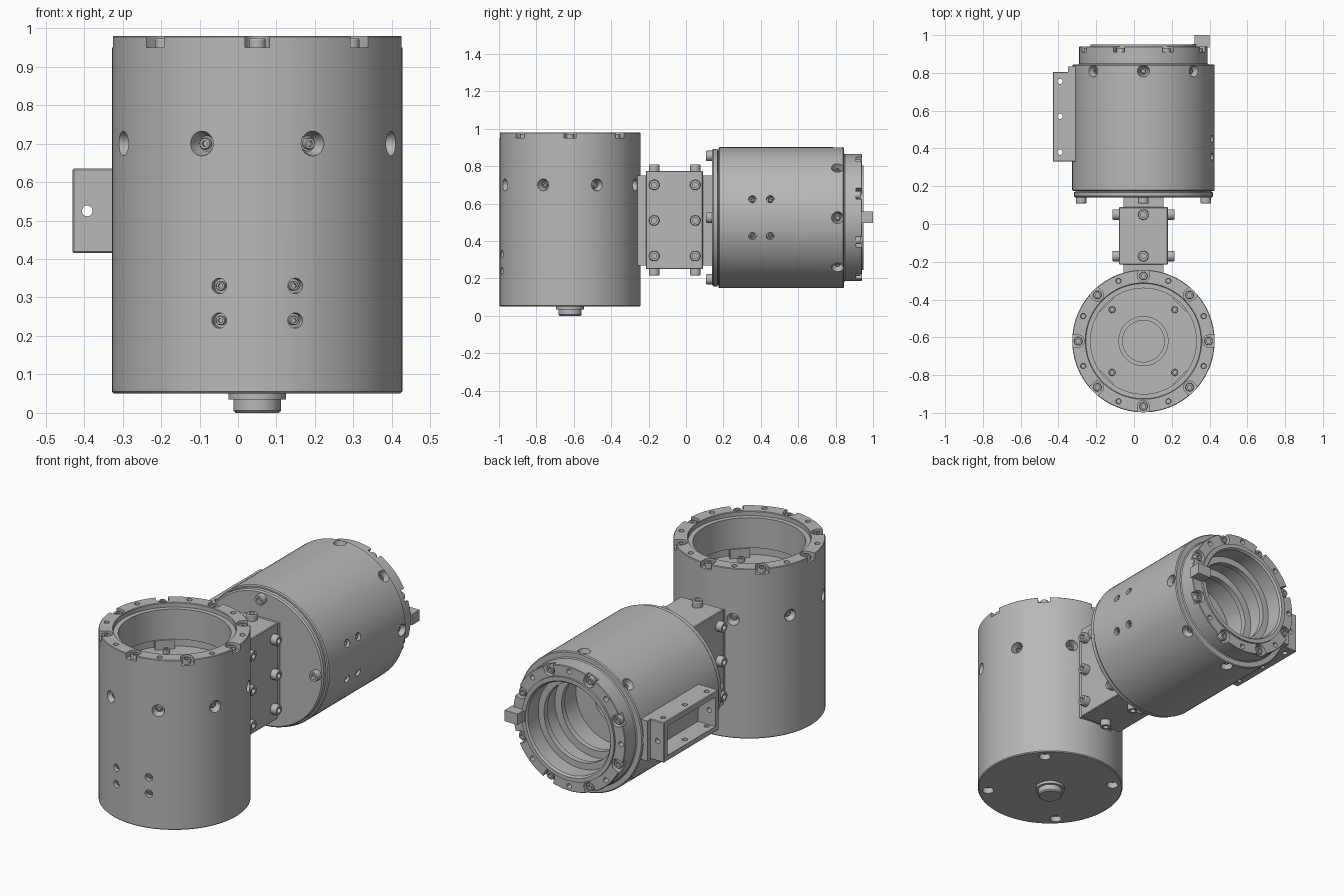
import bpy, bmesh, math
from mathutils import Matrix, Vector

cube = bpy.data.objects.get("Cube")
if cube:
    bpy.data.objects.remove(cube, do_unlink=True)

grey = bpy.data.materials.new("machined grey")
grey.use_nodes = True
COLOR = (0.48, 0.48, 0.48, 1)
grey.diffuse_color = COLOR
grey.node_tree.nodes["Principled BSDF"].inputs["Base Color"].default_value = COLOR

T = Matrix.Translation
R = Matrix.Rotation
UP = Matrix.Identity(4)
OUT = R(math.pi / 2, 4, 'Y')       # tool axis points radially outward
DOWN = R(math.pi, 4, 'X')
RAD = 0.377


def merge(bm, part, matrix):
    bmesh.ops.recalc_face_normals(part, faces=part.faces)
    part.transform(matrix)
    me = bpy.data.meshes.new("tmp")
    part.to_mesh(me)
    part.free()
    bm.from_mesh(me)
    bpy.data.meshes.remove(me)


def lathe(bm, profile, matrix=UP, steps=24):
    part = bmesh.new()
    vs = [part.verts.new((r, 0, z)) for r, z in profile]
    es = [part.edges.new(pair) for pair in zip(vs, vs[1:])]
    bmesh.ops.spin(part, geom=vs + es, cent=(0, 0, 0), axis=(0, 0, 1),
                   angle=math.tau, steps=steps, use_duplicate=False)
    bmesh.ops.remove_doubles(part, verts=part.verts, dist=1e-5)
    merge(bm, part, matrix)


def prism(bm, pts, height, matrix=UP):
    part = bmesh.new()
    face = part.faces.new([part.verts.new((x, y, 0)) for x, y in pts])
    ext = bmesh.ops.extrude_face_region(part, geom=[face])["geom"]
    bmesh.ops.translate(part, vec=(0, 0, height),
                        verts=[g for g in ext if isinstance(g, bmesh.types.BMVert)])
    merge(bm, part, matrix)


def box(bm, lo, hi, matrix=UP, bevel=0):
    part = bmesh.new()
    lo, hi = Vector(lo), Vector(hi)
    bmesh.ops.create_cube(part, size=1,
                          matrix=T((lo + hi) / 2) @ Matrix.Diagonal((hi - lo).to_4d()))
    if bevel:
        bmesh.ops.bevel(part, geom=part.edges[:], offset=bevel, segments=1, affect='EDGES')
    merge(bm, part, matrix)


def screw(bm, matrix, r=0.028, h=0.035):
    # socket head with a sunk centre
    lathe(bm, [(0, h * .4), (r * .5, h * .4), (r * .5, h), (r * .9, h), (r, h * .85),
               (r, 0), (0, 0)], matrix)


def hole(bm, matrix, r_out, r_in, depth):
    lathe(bm, [(0, -depth), (r_in, -depth), (r_out, -.004), (r_out, .04), (0, .04)], matrix)


def polar(frame, deg, r, h, aim=UP):
    return frame @ R(math.radians(deg), 4, 'Z') @ T((r, 0, h)) @ aim


def notch(bm, matrix, r, depth):
    # round-ended slot open to the outside
    pts = [(r * math.cos(a), r * math.sin(a))
           for a in [math.pi * (.5 + i / 10) for i in range(11)]]
    prism(bm, pts + [(.08, -r), (.08, r)], depth + .03, matrix @ T((0, 0, -depth)))


def finish(name, bm):
    me = bpy.data.meshes.new(name)
    bm.to_mesh(me)
    bm.free()
    me.materials.append(grey)
    ob = bpy.data.objects.new(name, me)
    bpy.context.collection.objects.link(ob)
    smooth(ob)
    return ob


def smooth(ob):
    bpy.ops.object.select_all(action='DESELECT')
    ob.select_set(True)
    bpy.context.view_layer.objects.active = ob
    bpy.ops.object.shade_smooth_by_angle(angle=math.radians(25))


def cut(ob, bm):
    tool = finish("cutter", bm)
    tool.hide_render = True
    mod = ob.modifiers.new("cut", 'BOOLEAN')
    mod.operation, mod.solver, mod.object = 'DIFFERENCE', 'EXACT', tool
    bpy.context.view_layer.objects.active = ob
    bpy.ops.object.modifier_apply(modifier=mod.name)
    bpy.data.objects.remove(tool, do_unlink=True)
    smooth(ob)


A = T((.05, -.62, 0))                                   # upright housing frame
B = T((.05, 0, .525)) @ R(-math.pi / 2, 4, 'X')         # lying housing, axis along +y

# upright housing: outer shell, bottom boss and stepped bore
bm = bmesh.new()
lathe(bm, [(0, 0), (.056, 0), (.062, .006), (.062, .035), (.075, .035), (.075, .05),
           (.372, .05), (RAD, .055), (RAD, .977), (.374, .98), (.308, .98), (.305, .977),
           (.305, .955), (.28, .955), (.28, .79), (.31, .79), (.31, .74), (.13, .74),
           (.13, .7), (.11, .7), (.11, .35), (0, .35)], A, 96)
upright = finish("upright_housing", bm)

# lying housing: end plate, body, neck and stepped bore
bm = bmesh.new()
lathe(bm, [(0, .14), (.36, .14), (.367, .147), (.367, .168), (.36, .17), (.36, .174),
           (.372, .174), (RAD, .18), (RAD, .84), (.372, .845), (.345, .845), (.34, .85),
           (.34, .937), (.337, .94), (.28, .94), (.28, .95), (.258, .95), (.25, .94),
           (.25, .85), (.215, .85), (.215, .82), (.24, .82), (.24, .72), (.2, .72),
           (.2, .69), (.225, .69), (.225, .56), (.11, .56), (.11, .35), (0, .35)], B, 96)
lying = finish("lying_housing", bm)

# recesses in both housings and the screws that sit in them
cut_a, cut_b, screws = bmesh.new(), bmesh.new(), bmesh.new()
for i in range(8):
    even, odd = i * 45, i * 45 + 22.5
    for frame, tool, side, rim, side_h, rim_h, rim_r in (
            (A, cut_a, odd, even, .7, .98, .345), (B, cut_b, even, odd, .81, .94, .314)):
        hole(tool, polar(frame, side, RAD, side_h, OUT), .032, .02, .035)
        screw(screws, polar(frame, side, RAD - .036, side_h, OUT), .015, .016)
        notch(tool, polar(frame, rim, rim_r, rim_h), .032, .03)
        screw(screws, polar(frame, rim, rim_r, rim_h - .031), .022, .024)
        hole(tool, polar(frame, rim + 22.5, rim_r, rim_h), .014, .012, .03)
for frame, tool, facing, heights in ((A, cut_a, -90, (.24, .33)), (B, cut_b, 0, (.355, .45))):
    for h in heights:
        for side in (-1, 1):
            hole(tool, polar(frame, facing + side * 15.2, RAD, h, OUT), .02, .019, .025)
            screw(screws, polar(frame, facing + side * 15.2, RAD - .026, h, OUT), .012, .015)
for i in range(4):
    hole(cut_a, polar(A, 45 + 90 * i, .325, .05, DOWN), .03, .028, .03)
    screw(screws, polar(B, 90 * i, .33, .141, DOWN), .028, .033)
cut(upright, cut_a)
cut(lying, cut_b)

# bridges and screws inside the upright bore
bm = bmesh.new()
for i in range(4):
    box(bm, (.27, -.05, .739), (.312, .05, .791), polar(A, 45 + 90 * i, 0, 0))
    screw(screws, polar(A, 45 + 90 * i, .235, .739), .018, .02)
finish("bore_bridges", bm)

# connector block between the housings
bm = bmesh.new()
box(bm, (-.08, -.215, .25), (.18, .09, .775), bevel=.004)
box(bm, (-.055, -.285, .27), (.155, .15, .75))
finish("connector_block", bm)
for y in (-.17, .05):
    screw(screws, T((.05, y, .774)))
    screw(screws, T((.05, y, .251)) @ DOWN)
    for z in (.32, .51, .7):
        screw(screws, T((.179, y, z)) @ OUT)
        screw(screws, T((-.079, y, z)) @ OUT.inverted())
finish("screws", screws)

# side bracket: open frame with drilled walls
bm = bmesh.new()
box(bm, (-.43, .33, .415), (-.27, .805, .635), bevel=.004)
bracket = finish("side_bracket", bm)
bm = bmesh.new()
box(bm, (-.5, .36, .445), (-.325, .775, .605))
cut(bracket, bm)
bm = bmesh.new()
ROD = [(0, 0), (.014, 0), (.014, 1), (0, 1)]
for y in (.38, .57, .755):
    lathe(bm, ROD, T((-.392, y, 0)))
cut(bracket, bm)
bm = bmesh.new()
lathe(bm, ROD, T((-.392, 0, .525)) @ R(-math.pi / 2, 4, 'X'))
cut(bracket, bm)
bm = bmesh.new()
box(bm, (-.35, .79, .415), (-.27, .835, .635))
finish("bracket_root", bm)

# end tab on the lying housing
bm = bmesh.new()
box(bm, (.31, .935, .497), (.4, .953, .557))
box(bm, (.32, .945, .497), (.4, 1, .557))
finish("end_tab", bm)
